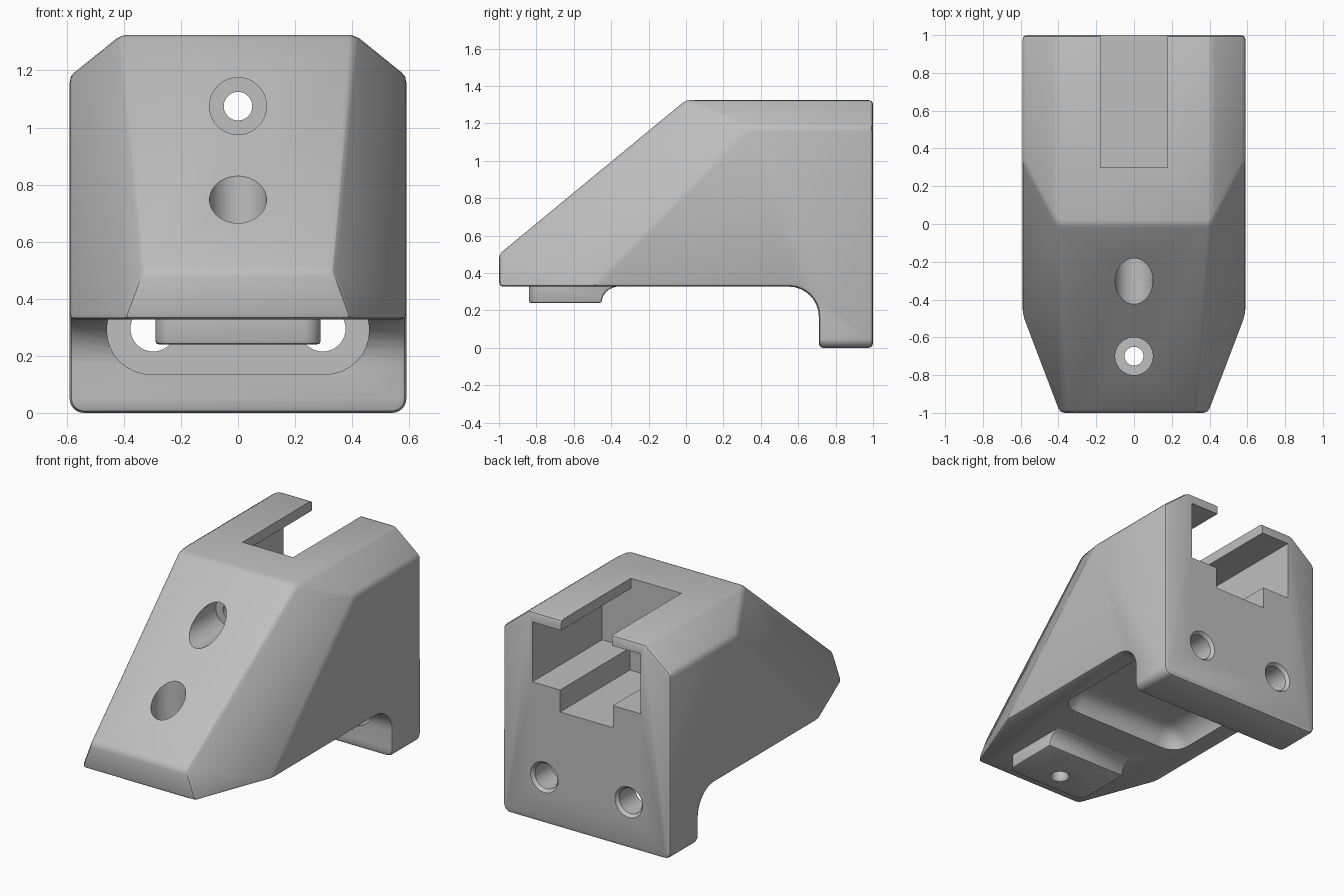
import bpy
import bmesh
from math import sin, cos, pi, radians
from mathutils import Vector, Matrix

cube = bpy.data.objects.get("Cube")
if cube:
    bpy.data.objects.remove(cube, do_unlink=True)

grey = bpy.data.materials.new("light_grey")
grey.use_nodes = True
grey.diffuse_color = (0.52, 0.52, 0.52, 1)
grey.node_tree.nodes["Principled BSDF"].inputs["Base Color"].default_value = (0.52, 0.52, 0.52, 1)


def arc(cx, cy, r, a0, a1, steps):
    angles = [radians(a0 + (a1 - a0) * i / steps) for i in range(steps + 1)]
    return [(cx + r * cos(a), cy + r * sin(a)) for a in angles]


def prism(points, axis, lo, hi):
    """Extrude a closed outline along x (outline in y, z) or y (outline in x, z)."""
    bm = bmesh.new()
    place = (lambda p: (lo, p[0], p[1])) if axis == "x" else (lambda p: (p[0], lo, p[1]))
    face = bm.faces.new([bm.verts.new(place(p)) for p in points])
    new = bmesh.ops.extrude_face_region(bm, geom=[face])["geom"]
    shift = Vector((hi - lo, 0, 0)) if axis == "x" else Vector((0, hi - lo, 0))
    bmesh.ops.translate(bm, vec=shift, verts=[v for v in new if isinstance(v, bmesh.types.BMVert)])
    bmesh.ops.recalc_face_normals(bm, faces=bm.faces)
    return bm


def cylinder(start, end, r1, r2=None):
    """Round cutter between two points."""
    a, b = Vector(start), Vector(end)
    bm = bmesh.new()
    turn = (b - a).to_track_quat("Z", "Y").to_matrix().to_4x4()
    bmesh.ops.create_cone(bm, cap_ends=True, segments=40, radius1=r1, radius2=r2 or r1,
                          depth=(b - a).length, matrix=Matrix.Translation((a + b) / 2) @ turn)
    return bm


def round_edges(bm, test, width, steps):
    edges = [e for e in bm.edges if test(e.verts[0].co, e.verts[1].co)]
    bmesh.ops.bevel(bm, geom=edges, offset=width, segments=steps, profile=0.5, affect="EDGES")


def make(name, bm):
    mesh = bpy.data.meshes.new(name)
    bm.to_mesh(mesh)
    bm.free()
    mesh.materials.append(grey)
    obj = bpy.data.objects.new(name, mesh)
    bpy.context.collection.objects.link(obj)
    return obj


def apply(obj, mod):
    bpy.context.view_layer.objects.active = obj
    bpy.ops.object.modifier_apply(modifier=mod.name)


def soften(obj, width, steps):
    mod = obj.modifiers.new("soft_edges", "BEVEL")
    mod.width, mod.segments = width, steps
    mod.limit_method, mod.angle_limit = "ANGLE", radians(20)
    mod.use_clamp_overlap = False
    apply(obj, mod)


def combine(obj, other, operation):
    mod = obj.modifiers.new("combine", "BOOLEAN")
    mod.operation, mod.solver, mod.object = operation, "EXACT", other
    apply(obj, mod)
    bpy.data.objects.remove(other, do_unlink=True)


# Main body: side outline with a sloped nose and a filleted rear foot
outline = [(-1, 0.327), (-1, 0.5), (0, 1.325), (1, 1.325), (1, 0), (0.71, 0)]
outline += arc(0.55, 0.167, 0.16, 0, 90, 8)
bm = prism(outline, "x", -0.59, 0.59)

# Slanted top shoulders and nose cheeks
for side in (1, -1):
    for point, normal in (((0.59, 0, 1.18), (0.145, 0, 0.18025)),
                          ((0.40975, 0, 1.325), (1, -0.38, 0.37))):
        bmesh.ops.bisect_plane(bm, geom=bm.verts[:] + bm.edges[:] + bm.faces[:], dist=1e-4,
                               plane_co=(side * point[0], point[1], point[2]),
                               plane_no=(side * normal[0], normal[1], normal[2]), clear_outer=True)
        bmesh.ops.holes_fill(bm, edges=[e for e in bm.edges if e.is_boundary], sides=0)
bmesh.ops.remove_doubles(bm, verts=bm.verts, dist=1e-3)
bmesh.ops.recalc_face_normals(bm, faces=bm.faces)
# Rounded lower corners of the foot
round_edges(bm, lambda a, b: a.z < 0.01 and b.z < 0.01 and abs(a.x - b.x) < 0.01, 0.05, 6)
body = make("bracket_body", bm)
soften(body, 0.022, 2)

# Pad under the nose, with a hollow curve at its back
pad_outline = [(-0.84, 0.4), (-0.84, 0.24)] + arc(-0.365, 0.24, 0.086, 180, 90, 6) + [(-0.365, 0.4)]
bm = prism(pad_outline, "x", -0.29, 0.29)
round_edges(bm, lambda a, b: max(a.y, b.y) < -0.83 and abs(a.x - b.x) < 0.01, 0.06, 6)
pad = make("nose_pad", bm)
soften(pad, 0.012, 2)
combine(body, pad, "UNION")

# Stepped slot open at the rear and top
half = [(0.185, 0.74), (0.185, 0.88), (0.38, 0.88), (0.38, 1.26), (0.178, 1.26), (0.178, 1.5)]
slot = prism(half + [(-x, z) for x, z in reversed(half)], "y", 0.3, 1.2)
combine(body, make("slot_cutter", slot), "DIFFERENCE")

# Rounded groove under the body that sinks into the foot
stadium = arc(0.305, 0.29, 0.155, -90, 90, 16) + arc(-0.305, 0.29, 0.155, 90, 270, 16)
groove = prism(stadium, "y", -0.15, 0.82)
round_edges(groove, lambda a, b: max(a.y, b.y) < -0.14, 0.11, 5)
combine(body, make("groove_cutter", groove), "DIFFERENCE")

# Screw holes: two in the foot, one upright and one level in the nose, with wide heads
holes = [
    cylinder((0, -0.7, 0.1), (0, -0.7, 1.2), 0.05),
    cylinder((0, -0.7, 0.5), (0, -0.7, 1.2), 0.1),
    cylinder((0, -0.7, 0.23), (0, -0.7, 0.255), 0.065, 0.05),
    cylinder((0, -0.9, 1.075), (0, 0.5, 1.075), 0.05),
    cylinder((0, -0.9, 1.075), (0, -0.08, 1.075), 0.1),
]
for x in (-0.297, 0.297):
    holes.append(cylinder((x, 0.6, 0.295), (x, 1.1, 0.295), 0.08))
    holes.append(cylinder((x, 0.98, 0.295), (x, 1.01, 0.295), 0.08, 0.105))
for bm in holes:
    combine(body, make("hole_cutter", bm), "DIFFERENCE")

# Smooth shading with crisp edges
bpy.ops.object.select_all(action="DESELECT")
body.select_set(True)
bpy.context.view_layer.objects.active = body
bpy.ops.object.shade_smooth_by_angle(angle=radians(28))
